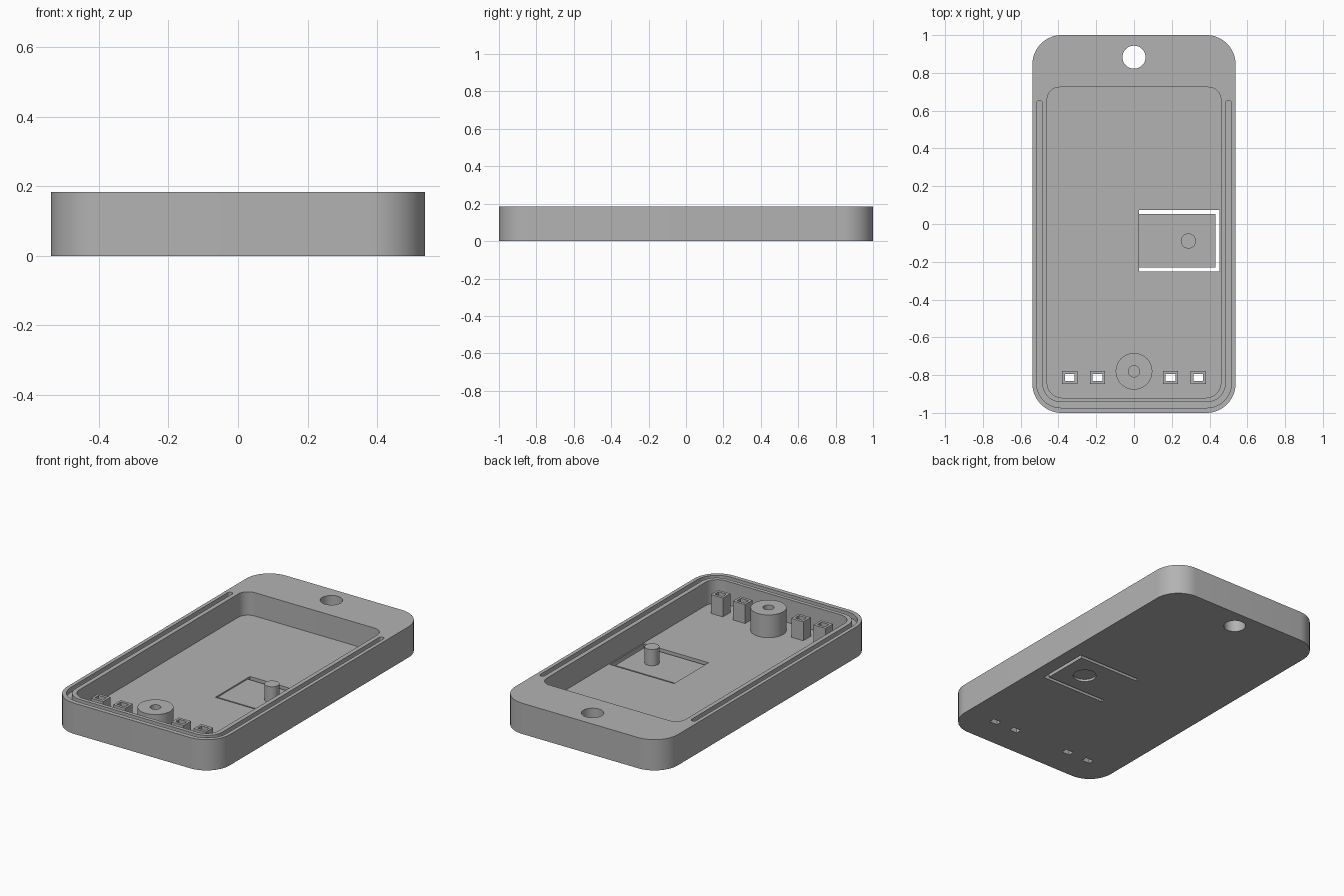
import bpy, bmesh, math
from mathutils import Vector

if "Cube" in bpy.data.objects:
    bpy.data.objects.remove(bpy.data.objects["Cube"], do_unlink=True)

HEIGHT, FLOOR, TAB = 0.184, 0.044, 0.036
LOW, HIGH = -0.05, 0.3

grey = bpy.data.materials.new("plain_grey")
grey.use_nodes = True
GREY = (0.45, 0.45, 0.45, 1)
grey.diffuse_color = GREY
grey.node_tree.nodes["Principled BSDF"].inputs["Base Color"].default_value = GREY


def arc(cx, cy, r, start, end, steps=14):
    angles = [math.radians(start + (end - start) * i / steps) for i in range(steps + 1)]
    return [Vector((cx + r * math.cos(a), cy + r * math.sin(a))) for a in angles]


def rounded_rect(x, y0, y1, r_low, r_high):
    pts = []
    for sx, y, r, a in ((1, y0 + r_low, r_low, -90), (1, y1 - r_high, r_high, 0),
                        (-1, y1 - r_high, r_high, 90), (-1, y0 + r_low, r_low, 180)):
        pts += arc(sx * (x - r), y, r, a, a + 90)
    return pts


def rect(x0, x1, y0, y1):
    return [(x0, y0), (x1, y0), (x1, y1), (x0, y1)]


def circle(x, y, r, steps=48):
    return arc(x, y, r, 0, 360, steps)[:-1]


def prism(name, outline, z0, z1):
    """Extrude a flat outline between two heights."""
    bm = bmesh.new()
    face = bm.faces.new([bm.verts.new((p[0], p[1], z0)) for p in outline])
    top = bmesh.ops.extrude_face_region(bm, geom=[face])["geom"]
    bmesh.ops.translate(bm, vec=(0, 0, z1 - z0),
                        verts=[v for v in top if isinstance(v, bmesh.types.BMVert)])
    bmesh.ops.recalc_face_normals(bm, faces=bm.faces)
    mesh = bpy.data.meshes.new(name)
    bm.to_mesh(mesh)
    bm.free()
    mesh.materials.append(grey)
    obj = bpy.data.objects.new(name, mesh)
    bpy.context.collection.objects.link(obj)
    return obj


def activate(obj):
    bpy.ops.object.select_all(action="DESELECT")
    obj.select_set(True)
    bpy.context.view_layer.objects.active = obj


def cut(target, outline, z0, z1):
    """Subtract an extruded outline from a part."""
    cutter = prism("cutter", outline, z0, z1)
    cutter.hide_render = True
    activate(target)
    mod = target.modifiers.new("cut", "BOOLEAN")
    mod.operation, mod.solver, mod.object = "DIFFERENCE", "EXACT", cutter
    bpy.ops.object.modifier_apply(modifier=mod.name)
    bpy.data.objects.remove(cutter, do_unlink=True)


def finish(obj):
    activate(obj)
    bpy.ops.object.shade_smooth_by_angle(angle=math.radians(30))


# Tray with cavity and lanyard hole
tray = prism("tray", rounded_rect(0.538, -1, 1, 0.155, 0.155), 0, HEIGHT)
cut(tray, rounded_rect(0.46, -0.92, 0.724, 0.08, 0.065), FLOOR, HIGH)
cut(tray, circle(0, 0.883, 0.061), LOW, HIGH)

# Seal groove around the sides and front, with round ends
W, GX, GY, GTOP = 0.015, 0.501, -0.958, 0.64
outer = arc(-GX + 0.115, GY + 0.115, 0.115 + W, 180, 270) + arc(GX - 0.115, GY + 0.115, 0.115 + W, 270, 360)
inner = arc(GX - 0.115, GY + 0.115, 0.115 - W, 360, 270) + arc(-GX + 0.115, GY + 0.115, 0.115 - W, 270, 180)
groove = outer + arc(GX, GTOP, W, 0, 180, 8) + inner + arc(-GX, GTOP, W, 0, 180, 8)
cut(tray, groove, HEIGHT - 0.03, HIGH)

# Flexible button tab: thinned top, three-sided slot, finger recess below
X0, X1, Y0, Y1, GAP = 0.027, 0.453, -0.252, 0.074, 0.021
cut(tray, rect(X0, X1, Y0, Y1), TAB, 0.12)
slot = [(X0, Y0), (X1, Y0), (X1, Y1), (X0, Y1), (X0, Y1 - GAP),
        (X1 - GAP, Y1 - GAP), (X1 - GAP, Y0 + GAP), (X0, Y0 + GAP)]
cut(tray, slot, LOW, 0.12)
PIN = (0.288, -0.09)
cut(tray, circle(*PIN, 0.065), LOW, 0.014)

# Indicator light posts with openings through the floor
for i, x in enumerate((-0.34, -0.193, 0.193, 0.34)):
    y = -0.812
    hole = rect(x - 0.026, x + 0.026, y - 0.018, y + 0.018)
    post = prism(f"light_post_{i + 1}", rect(x - 0.04, x + 0.04, y - 0.035, y + 0.035), FLOOR, 0.157)
    cut(post, hole, LOW, HIGH)
    cut(tray, hole, LOW, 0.12)
    finish(post)

# Screw boss
boss = prism("screw_boss", circle(0, -0.78, 0.097), FLOOR, 0.18)
cut(boss, circle(0, -0.78, 0.03), FLOOR + 0.01, HIGH)
finish(boss)

# Button pin
finish(prism("button_pin", circle(*PIN, 0.04), TAB, 0.133))
finish(tray)
